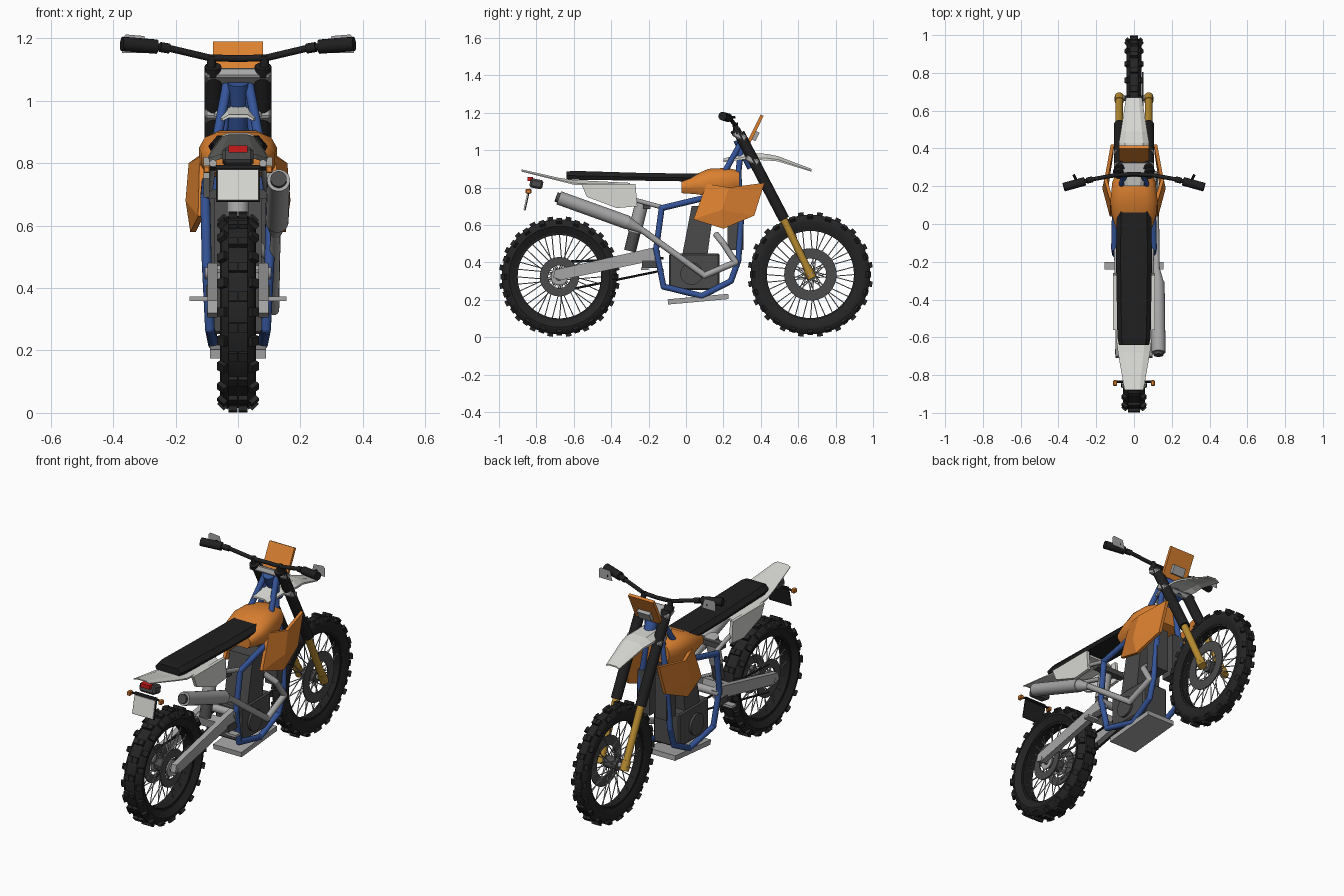
import bpy, bmesh
from math import pi, sin, cos, atan2
from mathutils import Matrix, Vector

cube = bpy.data.objects.get("Cube")
if cube:
    bpy.data.objects.remove(cube)


def material(name, r, g, b):
    m = bpy.data.materials.new(name)
    m.use_nodes = True
    m.diffuse_color = (r, g, b, 1)
    m.node_tree.nodes["Principled BSDF"].inputs["Base Color"].default_value = (r, g, b, 1)
    return m


RUBBER = material("tyre rubber", .018, .018, .018)
BLACK = material("satin black", .014, .014, .015)
DARK = material("dark grey", .07, .07, .07)
METAL = material("light metal", .38, .38, .38)
WHITE = material("off white", .68, .68, .65)
ORANGE = material("orange", .72, .22, .03)
BLUE = material("frame blue", .035, .09, .32)
GOLD = material("fork gold", .48, .26, .03)
RED = material("tail red", .6, .01, .01)


def finish(name, bm, mat, smooth=False):
    bmesh.ops.recalc_face_normals(bm, faces=bm.faces)
    me = bpy.data.meshes.new(name)
    bm.to_mesh(me)
    bm.free()
    ob = bpy.data.objects.new(name, me)
    bpy.context.collection.objects.link(ob)
    me.materials.append(mat)
    if smooth:
        bpy.ops.object.select_all(action='DESELECT')
        ob.select_set(True)
        bpy.context.view_layer.objects.active = ob
        bpy.ops.object.shade_smooth_by_angle(angle=.7)
    return ob


def add_box(bm, loc, size, tilt=0):
    mat = Matrix.Translation(loc) @ Matrix.Rotation(tilt, 4, 'X') @ Matrix.Diagonal((*size, 1))
    bmesh.ops.create_cube(bm, size=1, matrix=mat)


def box(name, loc, size, mat, tilt=0, bevel=0):
    bm = bmesh.new()
    add_box(bm, loc, size, tilt)
    if bevel:
        bmesh.ops.bevel(bm, geom=bm.edges[:], offset=bevel, segments=1, affect='EDGES')
    return finish(name, bm, mat)


def add_rod(bm, a, b, r, n=12, r2=None):
    a, b = Vector(a), Vector(b)
    d = b - a
    m = Matrix.Translation((a + b) / 2) @ d.to_track_quat('Z', 'Y').to_matrix().to_4x4()
    bmesh.ops.create_cone(bm, cap_ends=True, segments=n, radius1=r,
                          radius2=r if r2 is None else r2, depth=d.length, matrix=m)


def rod(name, a, b, r, mat, n=16, r2=None):
    bm = bmesh.new()
    add_rod(bm, a, b, r, n, r2)
    return finish(name, bm, mat, True)


def tube(name, pts, r, mat):
    """Bent tube: rods with ball joints at the bends."""
    bm = bmesh.new()
    for a, b in zip(pts, pts[1:]):
        add_rod(bm, a, b, r)
    for p in pts[1:-1]:
        bmesh.ops.create_uvsphere(bm, u_segments=12, v_segments=8, radius=r,
                                  matrix=Matrix.Translation(p))
    return finish(name, bm, mat, True)


def plate(name, outline, x0, x1, mat):
    """Side outline in y, z extruded from x0 to x1."""
    bm = bmesh.new()
    f = bm.faces.new([bm.verts.new((x0, y, z)) for y, z in outline])
    ext = bmesh.ops.extrude_face_region(bm, geom=[f])
    bmesh.ops.translate(bm, vec=(x1 - x0, 0, 0),
                        verts=[v for v in ext['geom'] if isinstance(v, bmesh.types.BMVert)])
    return finish(name, bm, mat)


def loft(name, sections, shape, mat, smooth=False):
    """Sections (y, half width, bottom, top) joined with a unit cross-section."""
    bm = bmesh.new()
    rings = [[bm.verts.new((w * u, y, lo + (hi - lo) * v)) for u, v in shape]
             for y, w, lo, hi in sections]
    n = len(shape)
    for a, b in zip(rings, rings[1:]):
        for i in range(n):
            bm.faces.new((a[i], a[(i + 1) % n], b[(i + 1) % n], b[i]))
    bm.faces.new(rings[0])
    bm.faces.new(rings[-1])
    return finish(name, bm, mat, smooth)


def lathe(name, c, profile, mat, n=48):
    """Closed profile (x, radius) turned around the wheel axle."""
    bm = bmesh.new()
    rings = [[bm.verts.new((c[0] + x, c[1] + r * cos(2 * pi * i / n), c[2] + r * sin(2 * pi * i / n)))
              for x, r in profile] for i in range(n)]
    k = len(profile)
    for i in range(n):
        a, b = rings[i], rings[(i + 1) % n]
        for j in range(k):
            bm.faces.new((a[j], a[(j + 1) % k], b[(j + 1) % k], b[j]))
    return finish(name, bm, mat, True)


def ring(name, c, x, r0, r1, t, mat):
    lathe(name, c, [(x - t, r0), (x - t, r1), (x + t, r1), (x + t, r0)], mat)


def wheel(end, y, R, w, rim):
    c = Vector((0, y, R))
    q = R - .012
    lathe(end + "_tyre", c, [(-w * .6, rim), (-w * .95, rim + .035), (-w * .9, q - .025), (-w * .5, q - .003),
          (w * .5, q - .003), (w * .9, q - .025), (w * .95, rim + .035), (w * .6, rim)], RUBBER)
    ring(end + "_rim", c, 0, rim - .012, rim + .006, w * .55, BLACK)
    # tread blocks, alternating centre pair and shoulder blocks
    bm = bmesh.new()
    for i in range(40):
        turn = Matrix.Translation(c) @ Matrix.Rotation(2 * pi * i / 40, 4, 'X')
        for s in (-1, 1):
            px, pz, roll = (w * .27, R - .012, 0) if i % 2 else (w * .8, R - .027, .75)
            m = turn @ Matrix.Translation((s * px, 0, pz)) @ Matrix.Rotation(s * roll, 4, 'Y')
            bmesh.ops.create_cube(bm, size=1, matrix=m @ Matrix.Diagonal((w * .5, .03, .024, 1)))
    finish(end + "_tread", bm, RUBBER)
    # laced spokes
    bm = bmesh.new()
    for i in range(36):
        a = 2 * pi * i / 36
        b = a + (.5 if i // 2 % 2 else -.5)
        s = 1 if i % 2 else -1
        add_rod(bm, c + Vector((s * .03, .035 * cos(b), .035 * sin(b))),
                c + Vector((s * .008, rim * cos(a), rim * sin(a))), .0028, 5)
    finish(end + "_spokes", bm, METAL)
    rod(end + "_hub", c - Vector((.04, 0, 0)), c + Vector((.04, 0, 0)), .034, DARK)
    rod(end + "_axle", c - Vector((.1, 0, 0)), c + Vector((.1, 0, 0)), .014, METAL)
    return c


fc = wheel("front", .665, .335, .042, .245)
rc = wheel("rear", -.677, .323, .06, .235)
ring("front_brake_disc", fc, .046, .085, .14, .003, DARK)
for x, label in ((.05, "rear_brake_disc"), (-.05, "rear_sprocket")):
    ring(label, rc, x, .06, .105, .004, DARK)
    ring(label + "_carrier", rc, x, .02, .045, .004, METAL)
for i, z in enumerate((.08, -.08)):
    rod("chain_run", (-.05, -.68, .323 + z), (-.05, -.12, .39 + z * .4), .006, BLACK, 6)

# mirrored parts
for s, side in ((1, "left"), (-1, "right")):
    def P(x, y, z):
        return (s * x, y, z)

    tube(side + "_frame_loop", [P(.035, .30, 1.05), P(.05, .28, .88), P(.085, .295, .64), P(.095, .28, .41),
         P(.09, .24, .30), P(.08, .085, .22), P(.09, -.12, .27), P(.10, -.16, .47),
         P(.105, -.13, .69), P(.10, .10, .745), P(.065, .21, .89), P(.035, .30, 1.05)], .016, BLUE)
    tube(side + "_seat_rail", [P(.095, -.13, .695), P(.08, -.52, .80)], .012, METAL)
    rod(side + "_fork_upper", P(.078, .285, 1.09), P(.078, .525, .63), .029, BLACK)
    rod(side + "_fork_lower", P(.078, .505, .665), P(.078, .67, .325), .020, GOLD)
    rod(side + "_fork_foot", P(.078, .65, .365), P(.078, .675, .315), .024, GOLD)
    plate(side + "_swingarm", [(-.71, .32), (-.70, .36), (-.17, .48), (-.14, .465), (-.15, .415), (-.67, .305)],
          s * .066, s * .098, METAL)
    box(side + "_foot_peg", P(.12, -.22, .365), (.07, .04, .014), METAL)
    box(side + "_peg_bracket", P(.092, -.19, .39), (.02, .09, .04), DARK)
    box(side + "_radiator", P(.055, .265, .59), (.075, .085, .25), DARK)
    plate(side + "_side_panel", [(-.56, .82), (-.27, .82), (-.26, .70), (-.37, .69), (-.53, .75)],
          s * .092, s * .11, WHITE)
    # bent tank shroud
    bm = bmesh.new()
    inner = [bm.verts.new(P(*p)) for p in ((.11, .04, .63), (.105, .11, .82), (.14, .23, .80), (.105, .42, .825),
                                         (.11, .365, .65), (.135, .20, .58), (.15, .19, .68))]
    for f in ((0, 1, 2, 6), (2, 3, 4, 6), (0, 6, 5), (6, 4, 5)):
        bm.faces.new([inner[i] for i in f])
    ext = bmesh.ops.extrude_face_region(bm, geom=bm.faces[:])
    bmesh.ops.translate(bm, vec=(s * .018, 0, 0),
                        verts=[v for v in ext['geom'] if isinstance(v, bmesh.types.BMVert)])
    finish(side + "_tank_shroud", bm, ORANGE)
    # controls
    tube(side + "_handlebar", [(0, .265, 1.135), P(.09, .26, 1.137), P(.23, .235, 1.17), P(.37, .195, 1.182)],
         .011, BLACK)
    rod(side + "_grip", P(.26, .226, 1.173), P(.372, .195, 1.182), .023, BLACK)
    rod(side + "_switch_block", P(.22, .237, 1.167), P(.25, .229, 1.172), .016, BLACK)
    rod(side + "_bar_riser", P(.085, .27, 1.09), P(.085, .262, 1.145), .015, BLACK)
    rod(side + "_fork_cap", P(.08, .275, 1.085), P(.08, .262, 1.11), .027, BLACK)
    bm = bmesh.new()
    for x, z in ((.285, 1.152), (.372, 1.152), (.372, 1.20), (.36, 1.212), (.30, 1.207)):
        bm.verts.new(P(x, .262, z))
    bm.faces.new(bm.verts)
    bmesh.ops.solidify(bm, geom=bm.faces[:], thickness=.008)
    finish(side + "_hand_guard", bm, METAL)
    rod(side + "_hand_guard_stem", P(.30, .22, 1.175), P(.32, .262, 1.175), .007, BLACK, 8)
    box(side + "_indicator", P(.1, -.842, .78), (.022, .03, .024), ORANGE, 0, .004)

# chassis and power unit
rod("steering_head", (0, .285, 1.06), (0, .36, .91), .034, BLUE)
box("lower_engine_case", (0, .045, .35), (.165, .27, .195), DARK, 0, .008)
plate("upper_engine_case", [(-.02, .44), (.115, .44), (.15, .70), (.03, .70)], -.075, .075, DARK)
rod("engine_cover", (-.095, .03, .34), (.095, .03, .34), .06, DARK, 24)
box("skid_plate", (0, .065, .203), (.18, .325, .028), METAL, .09)
rod("swingarm_pivot", (-.105, -.16, .45), (.105, -.16, .45), .022, METAL)
box("swingarm_bridge", (0, -.27, .43), (.14, .05, .05), METAL, .2)
rod("shock_spring", (0, -.30, .46), (0, -.255, .64), .032, DARK)
rod("shock_body", (0, -.275, .56), (0, -.235, .72), .036, METAL)
box("shock_mount", (0, -.21, .70), (.19, .04, .03), DARK)

# steering and front end
for label, y, z in (("upper", .288, 1.075), ("lower", .355, .945)):
    box(label + "_fork_clamp", (0, y, z), (.212, .075, .034), METAL, -.48, .006)
plate("number_plate", [(.325, 1.04), (.40, 1.19), (.415, 1.183), (.34, 1.03)], -.08, .08, ORANGE)
box("headlight", (0, .372, 1.075), (.08, .022, .05), METAL, -.46)
flat = [(-1, 0), (-.6, .5), (.6, .5), (1, 0), (1, .35), (.6, 1), (-.6, 1), (-1, .35)]
loft("front_fender", [(.20, .05, .935, .955), (.31, .075, .95, .985), (.43, .08, .945, .98),
     (.49, .07, .94, .968), (.67, .042, .885, .90)], flat, WHITE)

# bodywork
loft("fuel_tank", [(-.025, .095, .77, .84), (.05, .118, .765, .87), (.12, .125, .755, .90),
     (.22, .115, .755, .905), (.285, .09, .78, .89)],
     [(-.8, 0), (-1, .3), (-1, .65), (-.85, .88), (-.5, 1), (.5, 1), (.85, .88), (1, .65), (1, .3), (.8, 0)], ORANGE, True)
loft("seat", [(-.64, .08, .845, .885), (-.60, .088, .842, .889), (-.2, .095, .836, .877), (.07, .092, .832, .875)],
     [(-.9, 0), (-1, .45), (-.75, 1), (.75, 1), (1, .45), (.9, 0)], BLACK)
loft("rear_fender", [(-.88, .05, .885, .897), (-.68, .085, .835, .852), (-.60, .095, .815, .84), (-.30, .095, .80, .825)],
     flat, WHITE)

# tail
box("tail_bracket", (0, -.80, .82), (.10, .07, .05), DARK, -.2, .01)
box("tail_light", (0, -.832, .845), (.06, .03, .022), RED)
rod("indicator_bar", (-.1, -.835, .782), (.1, -.835, .782), .006, BLACK, 8)
box("plate_holder", (0, -.848, .735), (.14, .006, .12), BLACK, -.22)
box("licence_plate", (0, -.855, .73), (.13, .006, .10), WHITE, -.22)

# exhaust on one side
tube("exhaust_pipe", [(.05, .16, .55), (.10, .20, .50), (.11, .265, .40), (.115, .10, .33), (.12, -.28, .605)], .017, METAL)
rod("muffler_cone", (.12, -.24, .575), (.125, -.32, .615), .018, METAL, 20, .036)
rod("muffler", (.125, -.31, .612), (.13, -.68, .745), .037, METAL, 20)
rod("muffler_tip", (.13, -.675, .743), (.13, -.695, .75), .026, DARK, 20)
